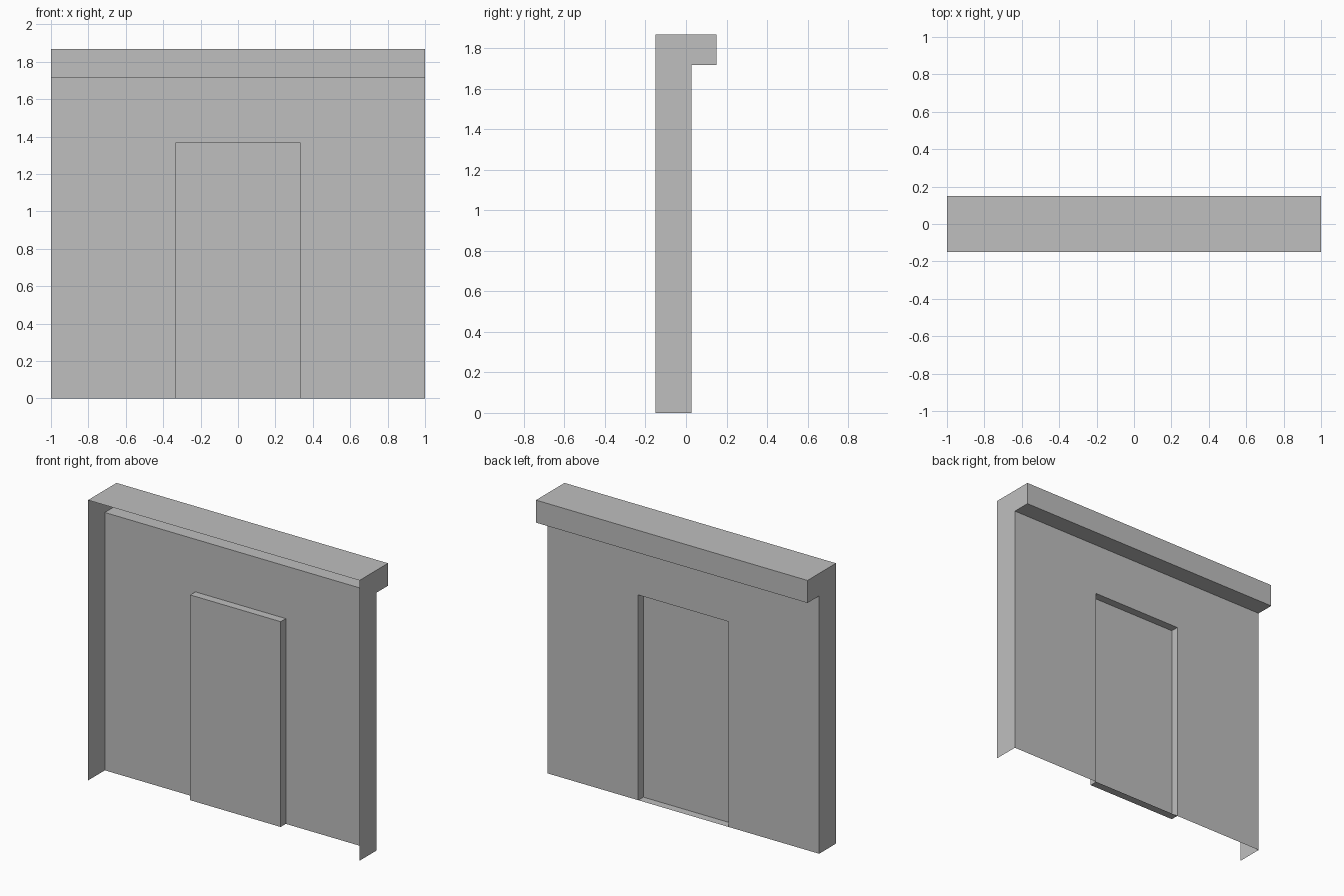
import bpy
import bmesh

cube = bpy.data.objects.get("Cube")
if cube:
    bpy.data.objects.remove(cube, do_unlink=True)

# Main dimensions
HALF = 1.0                    # half width of the wall
FRONT, BACK = -0.15, 0.15     # depth range of the header
WALL = 0.027                  # plane of the wall sheet
DOOR_Y = -0.027               # plane of the recessed door
TOP, LEDGE = 1.867, 1.717     # top and underside of the header
DOOR_X, DOOR_TOP = 0.333, 1.367

grey = bpy.data.materials.new("plain grey")
colour = (0.52, 0.52, 0.52, 1.0)
grey.diffuse_color = colour
grey.use_nodes = True
grey.node_tree.nodes["Principled BSDF"].inputs["Base Color"].default_value = colour


def sheet(name, *outlines):
    """Make an object of flat sheets, one face per outline."""
    bm = bmesh.new()
    for outline in outlines:
        bm.faces.new([bm.verts.new(p) for p in outline])
    bmesh.ops.remove_doubles(bm, verts=bm.verts, dist=1e-5)
    mesh = bpy.data.meshes.new(name)
    bm.to_mesh(mesh)
    bm.free()
    mesh.materials.append(grey)
    obj = bpy.data.objects.new(name, mesh)
    bpy.context.collection.objects.link(obj)
    return obj


def strip(a, b, half):
    """Quad sweeping a (y, z) segment across the width."""
    return [(-half, *a), (half, *a), (half, *b), (-half, *b)]


# Header: top, back and underside sheets, open to the front
sheet("header",
      strip((FRONT, TOP), (BACK, TOP), HALF),
      strip((BACK, TOP), (BACK, LEDGE), HALF),
      strip((BACK, LEDGE), (WALL, LEDGE), HALF))

# Wall sheet with the doorway notched out of it
notch = [(HALF, 0), (HALF, LEDGE), (-HALF, LEDGE), (-HALF, 0),
         (-DOOR_X, 0), (-DOOR_X, DOOR_TOP), (DOOR_X, DOOR_TOP), (DOOR_X, 0)]
sheet("wall", [(x, WALL, z) for x, z in reversed(notch)])

# End panels, wall return and header end in one outline
profile = [(FRONT, 0), (WALL, 0), (WALL, LEDGE),
           (BACK, LEDGE), (BACK, TOP), (FRONT, TOP)]
sheet("left_end_panel", [(HALF, y, z) for y, z in profile])
sheet("right_end_panel", [(-HALF, y, z) for y, z in reversed(profile)])

# Door recess: head, sill and jambs
sheet("door_head", strip((WALL, DOOR_TOP), (DOOR_Y, DOOR_TOP), DOOR_X))
sheet("door_sill", strip((DOOR_Y, 0), (WALL, 0), DOOR_X))
jamb = [(DOOR_Y, 0), (WALL, 0), (WALL, DOOR_TOP), (DOOR_Y, DOOR_TOP)]
sheet("left_door_jamb", [(DOOR_X, y, z) for y, z in reversed(jamb)])
sheet("right_door_jamb", [(-DOOR_X, y, z) for y, z in jamb])

# Door panel at the bottom of the recess
sheet("door", strip((DOOR_Y, DOOR_TOP), (DOOR_Y, 0), DOOR_X))
